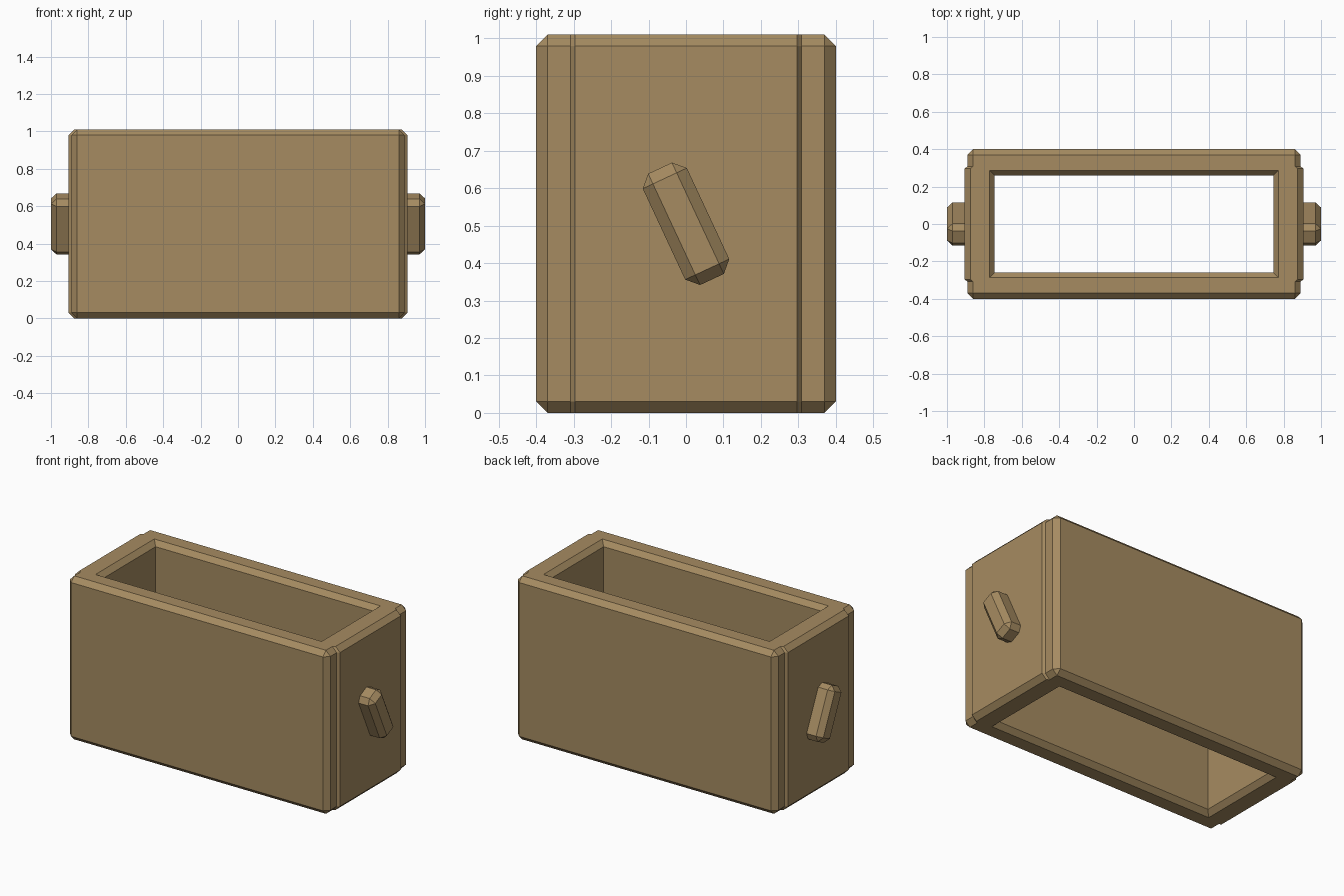
import bpy, bmesh, math
from mathutils import Matrix

if "Cube" in bpy.data.objects:
    bpy.data.objects.remove(bpy.data.objects["Cube"])

BEVEL = 0.03
HEIGHT = 1.01

tan = bpy.data.materials.new("tan_clay")
tan.diffuse_color = (0.38, 0.26, 0.12, 1)
tan.use_nodes = True
tan.node_tree.nodes["Principled BSDF"].inputs["Base Color"].default_value = tan.diffuse_color


def finish(bm, name):
    bmesh.ops.recalc_face_normals(bm, faces=bm.faces)
    mesh = bpy.data.meshes.new(name)
    bm.to_mesh(mesh)
    bm.free()
    mesh.materials.append(tan)
    obj = bpy.data.objects.new(name, mesh)
    bpy.context.collection.objects.link(obj)
    return obj


def full_loop(quarter):
    """Mirror a quarter outline into all four corners, counter-clockwise."""
    q = list(quarter)
    r = q[::-1]
    return (q + [(-x, y) for x, y in r] + [(-x, -y) for x, y in q]
            + [(x, -y) for x, y in r])


# Open frame: outer wall with raised end panels, and a rectangular opening
outer = full_loop([(0.905, 0.297), (0.89, 0.308), (0.89, 0.37), (0.86, 0.40)])
rim = full_loop([(0.875, 0.297), (0.86, 0.308), (0.86, 0.37), (0.86, 0.37)])
hole = full_loop([(0.745, 0.26)] * 4)
hole_rim = full_loop([(0.773, 0.287)] * 4)

low, high = BEVEL, HEIGHT - BEVEL
rings = [(outer, low), (outer, high), (rim, HEIGHT), (hole_rim, HEIGHT),
         (hole, high), (hole, low), (hole_rim, 0), (rim, 0)]

bm = bmesh.new()
shared = {}


def vert(x, y, z):
    key = (round(x, 4), round(y, 4), round(z, 4))
    if key not in shared:
        shared[key] = bm.verts.new(key)
    return shared[key]


count = len(outer)
for k, (loop_a, za) in enumerate(rings):
    loop_b, zb = rings[(k + 1) % len(rings)]
    for i in range(count):
        j = (i + 1) % count
        corners = [vert(*loop_a[i], za), vert(*loop_a[j], za),
                   vert(*loop_b[j], zb), vert(*loop_b[i], zb)]
        corners = list(dict.fromkeys(corners))
        if len(corners) > 2:
            bm.faces.new(corners)
bmesh.ops.dissolve_limit(bm, angle_limit=0.001, verts=bm.verts, edges=bm.edges)
finish(bm, "open_box_frame")

# Slanted bevelled handles on both ends
for side, name in ((1, "right_handle"), (-1, "left_handle")):
    bm = bmesh.new()
    bmesh.ops.create_cube(bm, size=1, matrix=Matrix.Diagonal((0.2, 0.13, 0.328, 1)))
    bmesh.ops.bevel(bm, geom=bm.edges[:], offset=BEVEL, segments=1,
                    affect='EDGES', profile=0.5)
    bm.transform(Matrix.Translation((side * 0.9, 0, 0.505))
                 @ Matrix.Rotation(math.radians(25), 4, 'X'))
    finish(bm, name)
